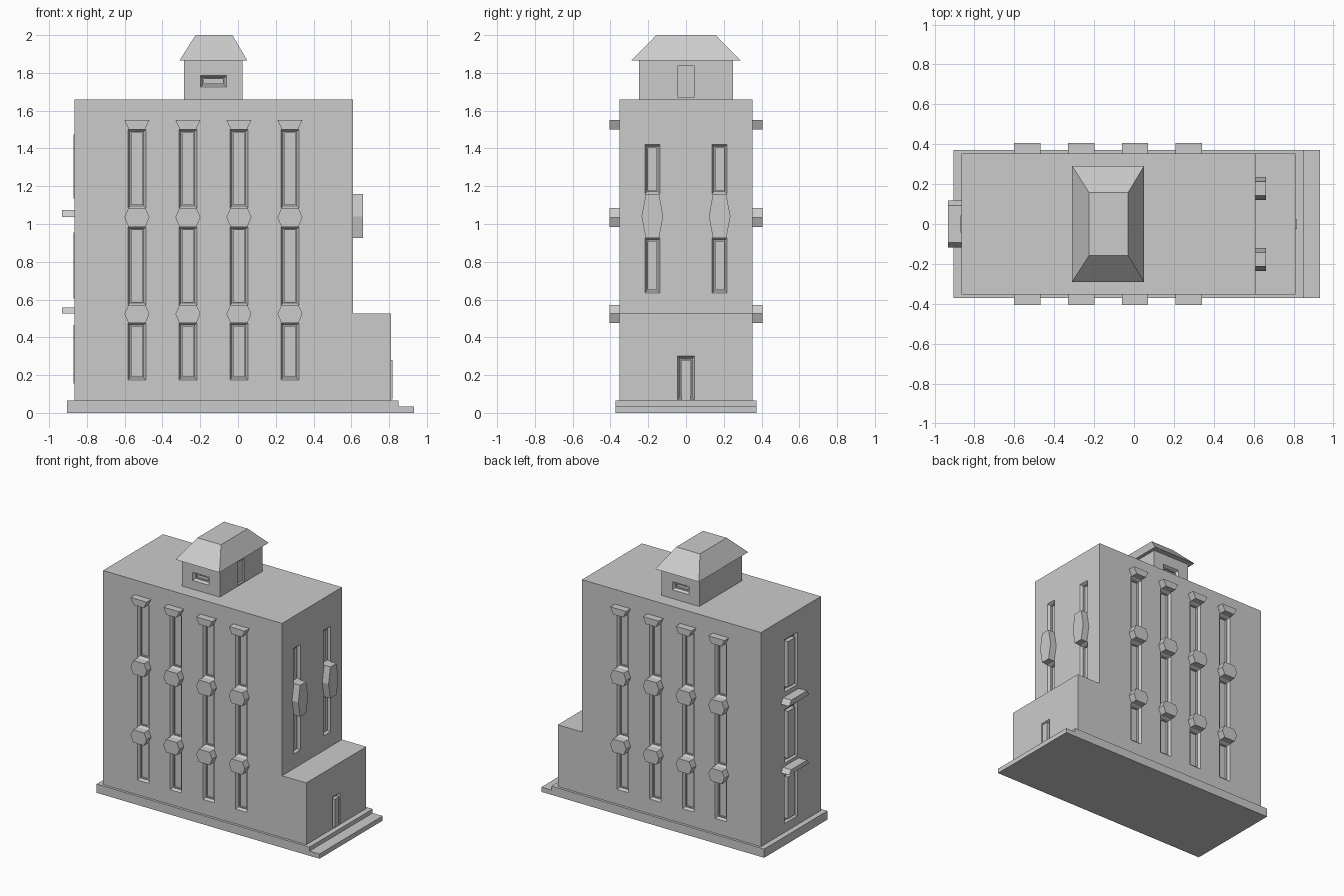
import bpy, bmesh
from mathutils import Vector

if "Cube" in bpy.data.objects:
    bpy.data.objects.remove(bpy.data.objects["Cube"])

stone = bpy.data.materials.new("grey stone")
stone.diffuse_color = (0.6, 0.6, 0.6, 1)
stone.use_nodes = True
stone.node_tree.nodes["Principled BSDF"].inputs["Base Color"].default_value = stone.diffuse_color
Z = Vector((0, 0, 1))


def loft(name, rings):
    """Closed solid skinned through rings of points."""
    bm = bmesh.new()
    loops = [[bm.verts.new(p) for p in r] for r in rings]
    n = len(loops[0])
    for a, b in zip(loops, loops[1:]):
        for i in range(n):
            j = (i + 1) % n
            bm.faces.new((a[i], a[j], b[j], b[i]))
    bm.faces.new(loops[0])
    bm.faces.new(loops[-1])
    bmesh.ops.recalc_face_normals(bm, faces=bm.faces)
    me = bpy.data.meshes.new(name)
    bm.to_mesh(me)
    bm.free()
    me.materials.append(stone)
    ob = bpy.data.objects.new(name, me)
    bpy.context.collection.objects.link(ob)
    return ob


def rect(x0, x1, y0, y1, z):
    return [Vector(p) for p in ((x0, y0, z), (x1, y0, z), (x1, y1, z), (x0, y1, z))]


def box(name, x0, x1, y0, y1, z0, z1):
    return loft(name, [rect(x0, x1, y0, y1, z0), rect(x0, x1, y0, y1, z1)])


def prism(name, pts, origin, n, depth, back=0.01):
    """Outline in the wall plane, pushed out along the wall normal n."""
    o, n = Vector(origin), Vector(n)
    u = Z.cross(n)
    return loft(name, [[o + u * a + Z * z + n * d for a, z in pts] for d in (-back, depth)])


STEPS = ((0, 0.02), (0, 0), (0.011, -0.018), (0.018, -0.018), (0.018, -0.03))


def window_cutter(origin, n, hw, z0, z1, steps=STEPS):
    o, n = Vector(origin), Vector(n)
    u = Z.cross(n)
    rings = []
    for i, d in steps:
        rings.append([o + u * a + Z * z + n * d for a, z in
                      ((-hw + i, z0 + i), (hw - i, z0 + i), (hw - i, z1 - i), (-hw + i, z1 - i))])
    return loft("window_cutter", rings)


def carve(ob, cutters):
    for c in cutters:
        c.hide_render = True
        m = ob.modifiers.new("cut", 'BOOLEAN')
        m.operation, m.solver, m.object = 'DIFFERENCE', 'EXACT', c
    bpy.context.view_layer.update()
    dg = bpy.context.evaluated_depsgraph_get()
    me = bpy.data.meshes.new_from_object(ob.evaluated_get(dg))
    ob.modifiers.clear()
    ob.data = me
    for c in cutters:
        bpy.data.objects.remove(c)


def hexagon(hw_end, hw_mid, z0, zm, z1):
    return [(-hw_end, z0), (hw_end, z0), (hw_mid, zm), (hw_end, z1), (-hw_end, z1), (-hw_mid, zm)]


W = 0.353
# Plinth and entrance step
box("plinth", -0.905, 0.85, -0.372, 0.372, 0, 0.065)
box("entrance_step", 0.84, 0.932, -0.372, 0.372, 0, 0.035)

# Main block with lower annex as one stepped profile
profile = ((-0.865, 0.06), (0.81, 0.06), (0.81, 0.525), (0.61, 0.525), (0.61, 1.66), (-0.865, 1.66))
body = loft("main_block", [[Vector((x, y, z)) for x, z in profile] for y in (-W, W)])
cuts = []

# Long sides: window columns with bay panels and head caps
for side in (-1, 1):
    n = (0, side, 0)
    for k in range(4):
        o = (-0.535 + 0.27 * k, side * W, 0)
        for z0, z1 in ((0.175, 0.475), (0.57, 0.985), (1.085, 1.5)):
            cuts.append(window_cutter(o, n, 0.047, z0, z1))
        prism("lower_bay_panel", hexagon(0.045, 0.066, 0.475, 0.525, 0.57), o, n, 0.053)
        prism("upper_bay_panel", hexagon(0.045, 0.066, 0.985, 1.035, 1.085), o, n, 0.053)
        prism("window_cap", [(-0.042, 1.5), (0.042, 1.5), (0.066, 1.55), (-0.066, 1.55)], o, n, 0.053)

# Right end: two window columns with tall hexagonal panels
for y in (-0.178, 0.178):
    o, n = (0.61, y, 0), (1, 0, 0)
    for z0, z1 in ((0.635, 0.925), (1.16, 1.42)):
        cuts.append(window_cutter(o, n, 0.04, z0, z1))
    prism("end_panel", hexagon(0.035, 0.057, 0.925, 1.04, 1.16), o, n, 0.052)

# Left end: wide windows with raised centre panels, and ledges between
o, n = (-0.865, 0, 0), (-1, 0, 0)
for z0, z1 in ((0.13, 0.49), (0.58, 0.98), (1.11, 1.5)):
    cuts.append(window_cutter(o, n, 0.075, z0, z1))
    prism("left_window_panel", [(-0.043, z0 + 0.025), (0.043, z0 + 0.025),
                                (0.043, z1 - 0.025), (-0.043, z1 - 0.025)], o, n, 0.005, 0.035)
for z0, z1 in ((0.525, 0.557), (1.037, 1.075)):
    prism("left_ledge", [(-0.117, z0), (0.117, z0), (0.093, z1), (-0.093, z1)], o, n, 0.068)

# Entrance door on the annex
o, n = (0.81, 0, 0), (1, 0, 0)
cuts.append(window_cutter(o, n, 0.045, 0.07, 0.3))
prism("entrance_door", [(-0.025, 0.07), (0.025, 0.07), (0.025, 0.28), (-0.025, 0.28)], o, n, 0.007, 0.035)
carve(body, cuts)

# Rooftop house with small windows, door and hipped roof
house = box("rooftop_house", -0.285, 0.025, -0.25, 0.25, 1.655, 1.87)
cuts = [window_cutter((-0.13, s * 0.25, 0), (0, s, 0), 0.068, 1.725, 1.785) for s in (-1, 1)]
cuts.append(window_cutter((0.025, 0, 0), (1, 0, 0), 0.043, 1.67, 1.838,
                          ((0, 0.02), (0, -0.015))))
carve(house, cuts)
loft("hipped_roof", [rect(-0.31, 0.05, -0.29, 0.29, 1.865), rect(-0.225, -0.03, -0.157, 0.157, 2.0)])
